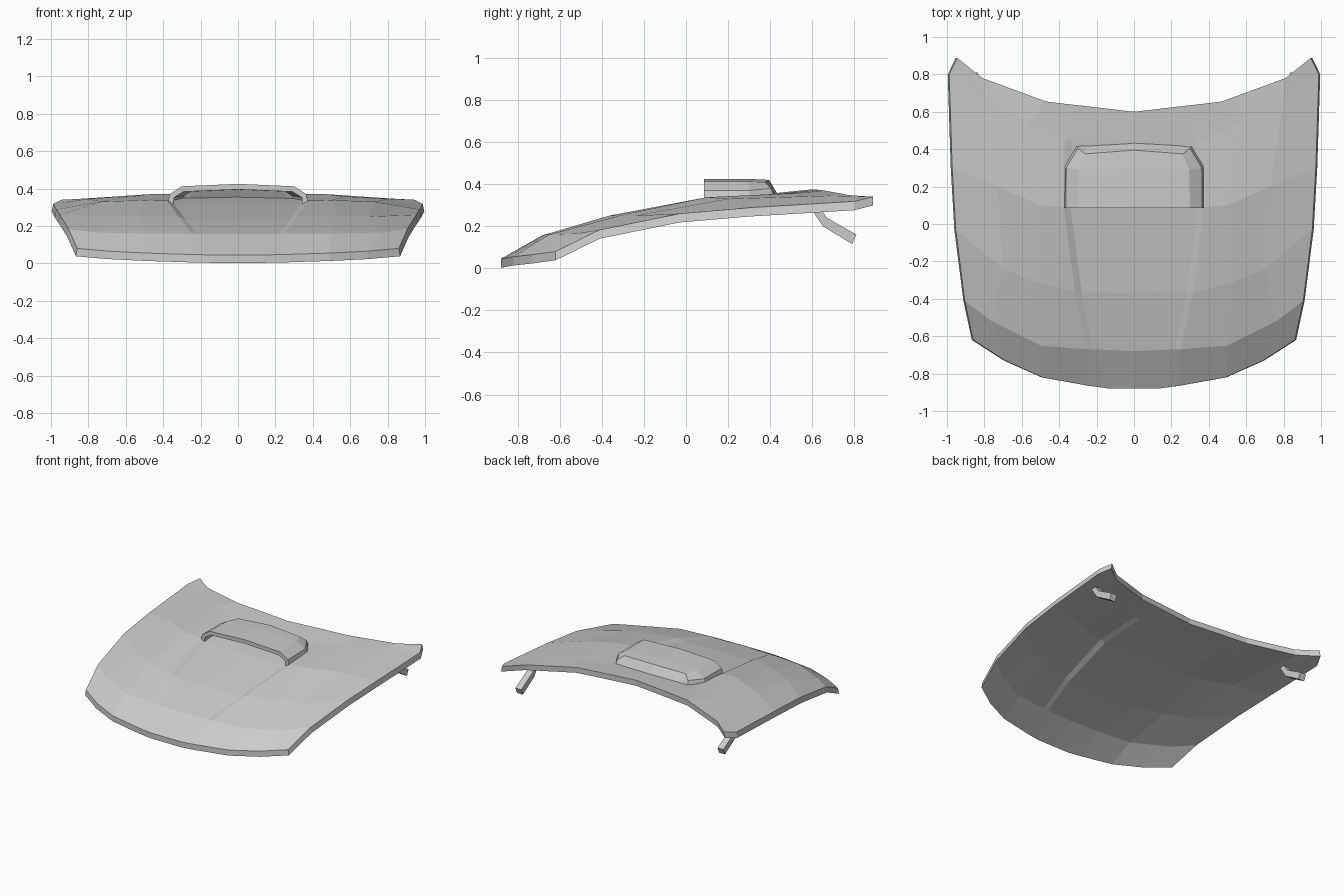
import bpy, bmesh

if "Cube" in bpy.data.objects:
    bpy.data.objects.remove(bpy.data.objects["Cube"])


def finish(name, bm):
    bmesh.ops.remove_doubles(bm, verts=bm.verts, dist=0.0005)
    bmesh.ops.recalc_face_normals(bm, faces=bm.faces)
    mesh = bpy.data.meshes.new(name)
    bm.to_mesh(mesh)
    bm.free()
    obj = bpy.data.objects.new(name, mesh)
    bpy.context.collection.objects.link(obj)
    return obj


def loft(bm, rows):
    """Bridge half rows (centre to edge), mirrored across x = 0."""
    full = [[(-x, y, z) for x, y, z in reversed(r[1:])] + list(r) for r in rows]
    grid = [[bm.verts.new(p) for p in r] for r in full]
    for a, b in zip(grid, grid[1:]):
        for i in range(len(a) - 1):
            bm.faces.new((a[i], a[i + 1], b[i + 1], b[i]))


# Hood panel: half rows from nose to windscreen edge, with a sunken channel
rows = [
    [(0, -.88, .045), (.13, -.88, .045), (.24, -.865, .047), (.49, -.82, .055), (.69, -.73, .065), (.86, -.62, .08)],
    [(0, -.68, .158), (.22, -.67, .158), (.25, -.67, .16), (.5, -.65, .16), (.76, -.52, .165), (.905, -.41, .183)],
    [(0, -.37, .235), (.28, -.365, .235), (.315, -.365, .25), (.53, -.31, .252), (.7, -.24, .25), (.953, -.03, .26)],
    [(0, .09, .315), (.34, .09, .315), (.375, .09, .335), (.5, .1, .338), (.73, .2, .33), (.972, .3, .288)],
    [(0, .45, .36), (.33, .45, .355), (.37, .45, .355), (.57, .54, .358), (.8, .68, .345), (.988, .8, .318)],
    [(0, .6, .375), (.3, .635, .373), (.33, .638, .372), (.47, .655, .37), (.81, .78, .347), (.945, .888, .34)],
]
bm = bmesh.new()
loft(bm, rows)
bmesh.ops.recalc_face_normals(bm, faces=bm.faces)
# Slab thickness with a slightly flared edge
ext = bmesh.ops.extrude_face_region(bm, geom=bm.faces[:], use_keep_orig=True)
for v in ext["geom"]:
    if isinstance(v, bmesh.types.BMVert):
        v.co.x *= 1.008
        v.co.z -= .042
finish("hood_panel", bm)

# Scoop: hollow hood open towards the nose, closed sloping back
scoop_rows = [
    [(0, .085, .425), (.3, .085, .412), (.365, .085, .37), (.378, .085, .31)],
    [(0, .3, .425), (.295, .29, .412), (.362, .3, .37), (.376, .31, .33)],
    [(0, .395, .42), (.26, .375, .41), (.3, .405, .38), (.31, .42, .335)],
    [(0, .44, .345), (.26, .425, .34), (.3, .42, .335), (.31, .42, .335)],
]
bm = bmesh.new()
loft(bm, scoop_rows)
scoop = finish("air_scoop", bm)
# The lofted shell is open, so orient it outwards before thickening inwards
mesh = scoop.data
top = max(mesh.polygons, key=lambda p: p.center.z)
if top.normal.z < 0:
    mesh.flip_normals()
mod = scoop.modifiers.new("thickness", "SOLIDIFY")
mod.thickness = .03
mod.offset = -1

# Hinge arms: bent flat bars under the rear corners
profile = [(.59, .29), (.65, .2), (.79, .115), (.81, .16), (.67, .24), (.62, .31)]
for side, label in ((1, "right"), (-1, "left")):
    bm = bmesh.new()
    a = [bm.verts.new((side * .835, y, z)) for y, z in profile]
    b = [bm.verts.new((side * .885, y, z)) for y, z in profile]
    for i in range(6):
        j = (i + 1) % 6
        bm.faces.new((a[i], a[j], b[j], b[i]))
    for r in (a, b):
        bm.faces.new((r[0], r[1], r[4], r[5]))
        bm.faces.new((r[1], r[2], r[3], r[4]))
    finish("hinge_arm_" + label, bm)
